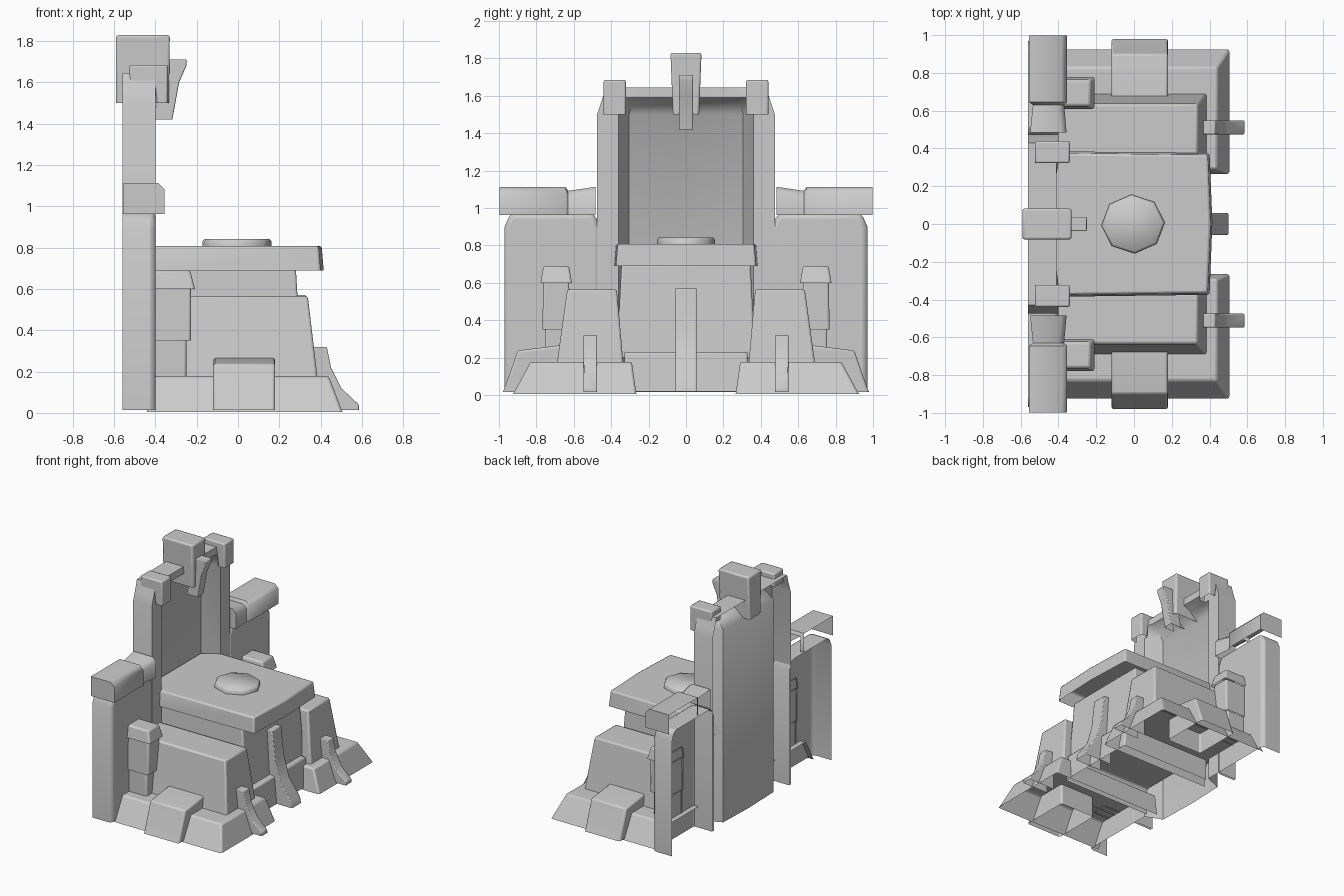
import bpy, bmesh, math
from mathutils import Vector

cube = bpy.data.objects.get("Cube")
if cube:
    bpy.data.objects.remove(cube)

stone = bpy.data.materials.new("grey stone")
stone.use_nodes = True
GREY = (0.6, 0.6, 0.6, 1)
stone.diffuse_color = GREY
stone.node_tree.nodes["Principled BSDF"].inputs["Base Color"].default_value = GREY

SIDES = {"back": Vector((-1, 0, 0)), "bottom": Vector((0, 0, -1))}


def finish(name, bm, drop=(), mirror=False, bevel=0.012):
    """Drop open sides, make the object, add mirror, bevel and smoothing."""
    bm.normal_update()
    dead = [f for f in bm.faces if any(f.normal.dot(SIDES[d]) > 0.9 for d in drop)]
    bmesh.ops.delete(bm, geom=dead, context="FACES")
    mesh = bpy.data.meshes.new(name)
    bm.to_mesh(mesh)
    bm.free()
    mesh.materials.append(stone)
    ob = bpy.data.objects.new(name, mesh)
    bpy.context.collection.objects.link(ob)
    if mirror:
        ob.modifiers.new("mirror", "MIRROR").use_axis = (False, True, False)
    if bevel:
        mod = ob.modifiers.new("bevel", "BEVEL")
        mod.width, mod.segments, mod.limit_method = bevel, 2, "ANGLE"
    bpy.ops.object.select_all(action="DESELECT")
    ob.select_set(True)
    bpy.context.view_layer.objects.active = ob
    bpy.ops.object.shade_smooth_by_angle(angle=math.radians(50))
    return ob


def loft(name, rings, **kw):
    """Skin closed rings, listed from bottom to top, and cap both ends."""
    bm = bmesh.new()
    rows = [[bm.verts.new(p) for p in ring] for ring in rings]
    n = len(rows[0])
    for a, b in zip(rows, rows[1:]):
        for i in range(n):
            j = (i + 1) % n
            bm.faces.new((a[i], a[j], b[j], b[i]))
    bm.faces.new(rows[0][::-1])
    bm.faces.new(rows[-1])
    bmesh.ops.recalc_face_normals(bm, faces=bm.faces)
    return finish(name, bm, **kw)


def rect(x0, x1, y0, y1, z):
    return [(x0, y0, z), (x1, y0, z), (x1, y1, z), (x0, y1, z)]


def prism(name, profile, a, b, axis="y", **kw):
    """Extrude an (x, z) profile along y, or a (y, z) profile along x."""
    place = (lambda p, t: (p[0], t, p[1])) if axis == "y" else (lambda p, t: (t, p[0], p[1]))
    return loft(name, [[place(p, t) for p in profile] for t in (a, b)], **kw)


OPEN = ("back", "bottom")

# Altar body, plinth, slab and the round plate on top
loft("altar_body", [rect(-0.42, 0.31, -0.37, 0.37, 0.2), rect(-0.42, 0.28, -0.345, 0.345, 0.7)], drop=OPEN)
loft("altar_plinth", [rect(-0.4, 0.37, -0.33, 0.33, 0.02), rect(-0.4, 0.35, -0.33, 0.33, 0.23)], drop=OPEN)


def slab_ring(s, z):
    half = [(-0.52, 0.3), (-0.41, 0.375), (0.39, 0.365), (0.405, 0)]
    pts = [(x, -y) for x, y in half] + [(x, y) for x, y in half[-2::-1]]
    return [(x + s if x > 0 else x, y + math.copysign(s, y), z) for x, y in pts]


loft("altar_slab", [slab_ring(0.01, 0.69), slab_ring(0, 0.808)], drop=OPEN)


def disc_ring(r, z):
    turn = [math.radians(45 * i + 3) for i in range(8)]
    return [(-0.005 + r * math.cos(t), r * 0.93 * math.sin(t), z) for t in turn]


loft("offering_plate", [disc_ring(0.168, 0.8), disc_ring(0.168, 0.83), disc_ring(0.155, 0.843)],
     drop=["bottom"], bevel=0)

# Stepped side blocks
loft("side_base", [rect(-0.44, 0.505, 0.265, 0.925, 0.005), rect(-0.44, 0.44, 0.29, 0.83, 0.178)],
     drop=OPEN, mirror=True)
loft("side_block", [rect(-0.4, 0.385, 0.335, 0.69, 0.17), rect(-0.4, 0.338, 0.37, 0.635, 0.565)],
     drop=OPEN, mirror=True)
prism("side_bump", [(0.6, 0.015), (0.98, 0.015), (0.965, 0.05), (0.9, 0.238), (0.68, 0.265), (0.6, 0.265)],
      -0.12, 0.18, axis="x", drop=["bottom"], mirror=True)

# Claw buttresses along the front
prism("middle_claw", [(0.27, 0.02), (0.5, 0.02), (0.49, 0.07), (0.4, 0.19), (0.355, 0.35), (0.33, 0.57), (0.27, 0.57)],
      -0.057, 0.057, drop=OPEN, bevel=0.006)
prism("side_claw", [(0.36, 0.015), (0.585, 0.015), (0.585, 0.04), (0.5, 0.12), (0.45, 0.22), (0.43, 0.32), (0.36, 0.32)],
      0.475, 0.548, drop=OPEN, mirror=True, bevel=0.006)

# Small columns beside the blocks
loft("column_foot", [rect(-0.41, -0.25, 0.635, 0.755, 0.17), rect(-0.41, -0.25, 0.635, 0.755, 0.36)],
     drop=OPEN, mirror=True)
loft("column_shaft", [rect(-0.41, -0.228, 0.62, 0.768, 0.35), rect(-0.41, -0.228, 0.625, 0.763, 0.61)],
     drop=OPEN, mirror=True)
loft("column_cap", [rect(-0.41, -0.208, 0.61, 0.778, 0.6), rect(-0.41, -0.232, 0.625, 0.762, 0.69)],
     drop=OPEN, mirror=True)

# Tall back panel with a hollow niche, open behind
bm = bmesh.new()
rows = []
for z, wide, niche, deep, front in [(0.015, 0.475, 0.36, 0.53, -0.4), (1.5, 0.475, 0.36, 0.53, -0.4),
                                    (1.56, 0.455, 0.345, 0.47, -0.4), (1.59, 0.445, 0.32, 0.41, -0.4),
                                    (1.645, 0.43, 0.3, 0.41, -0.41), (1.645, 0.43, 0.3, 0.56, -0.56)]:
    half = [(-0.56, wide), (front, wide), (front, niche), (-deep, niche - 0.055), (-deep - 0.01 * (z < 1.52), 0)]
    pts = [(x, -y) for x, y in half] + [(x, y) for x, y in half[-2::-1]]
    rows.append([bm.verts.new((x, y, z)) for x, y in pts])
for a, b in zip(rows, rows[1:]):
    for i in range(len(a) - 1):
        bm.faces.new((a[i], a[i + 1], b[i + 1], b[i]))
finish("back_panel", bm, bevel=0)

# Side wings and their notched caps
prism("wing", [(0.46, 0.015), (0.97, 0.015), (0.97, 0.9), (0.94, 0.97), (0.49, 0.97), (0.46, 0.9)],
      -0.56, -0.4, axis="x", drop=OPEN, mirror=True, bevel=0.025)


def cap_ring(y, x0, x1, z):
    return [(x0, y, 0.963), (x1, y, 0.963), (x1, y, z - 0.03), (x1 - 0.03, y, z), (x0, y, z)]


loft("wing_cap", [cap_ring(0.485, -0.55, -0.357, 1.113), cap_ring(0.63, -0.535, -0.37, 1.092),
                  cap_ring(0.645, -0.555, -0.355, 1.113), cap_ring(0.998, -0.555, -0.355, 1.113)],
     drop=OPEN, mirror=True, bevel=0)

# Crown blocks and the hooked crest
prism("crown_corner", [(-0.525, 1.585), (-0.4, 1.585), (-0.4, 1.5), (-0.34, 1.5), (-0.34, 1.685), (-0.525, 1.685)],
      0.322, 0.44, drop=["bottom"], mirror=True, bevel=0.01)
loft("crown_middle", [rect(-0.59, -0.335, -0.07, 0.07, 1.5), rect(-0.59, -0.33, -0.083, 0.083, 1.83)],
     drop=["bottom"])
prism("crest_hook", [(-0.41, 1.42), (-0.318, 1.42), (-0.285, 1.6), (-0.25, 1.68), (-0.25, 1.712), (-0.35, 1.712)],
      -0.038, 0.038, drop=OPEN, bevel=0.006)
